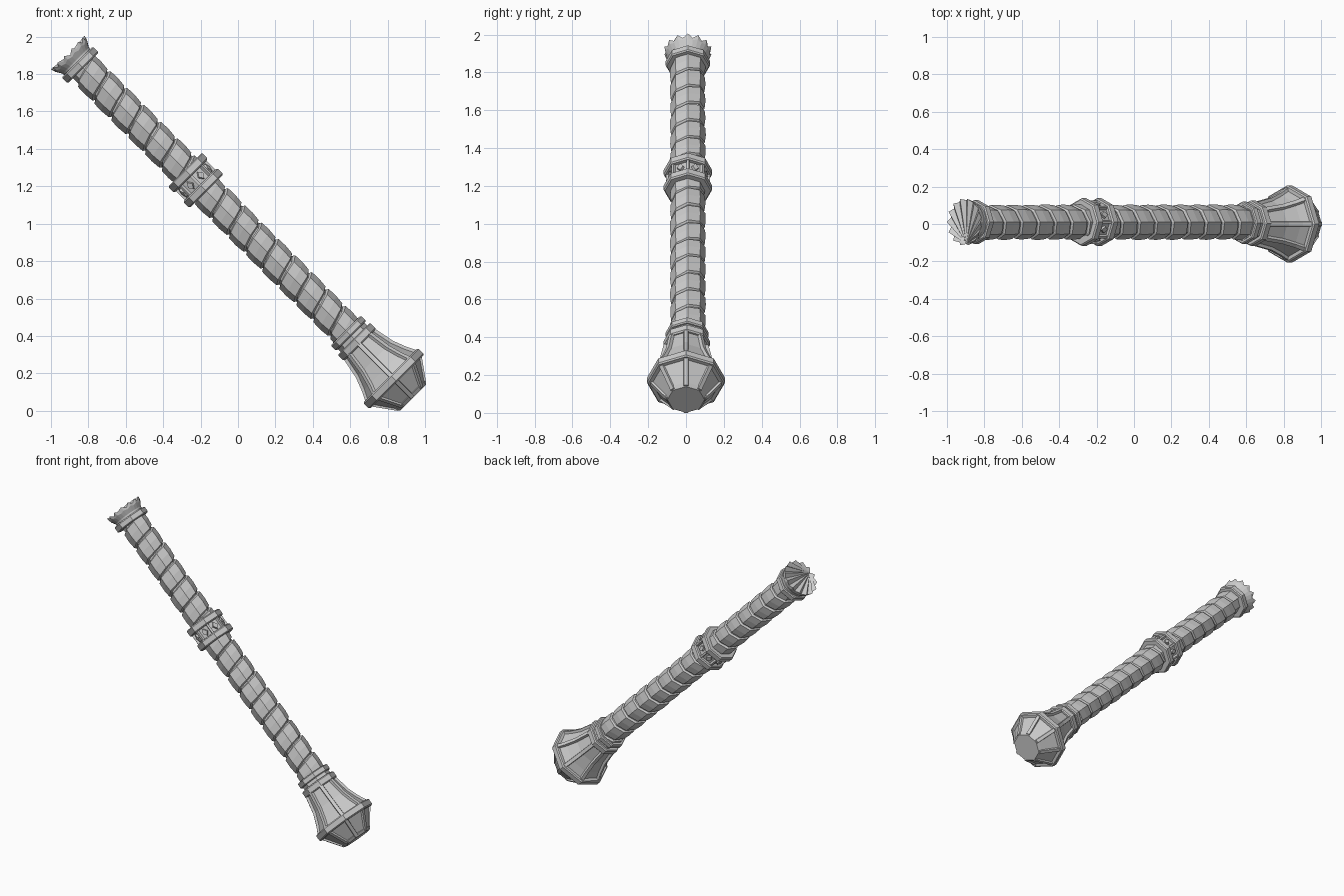
import bpy, bmesh, random
from math import sin, cos, pi, sqrt
from mathutils import Vector

if "Cube" in bpy.data.objects:
    bpy.data.objects.remove(bpy.data.objects["Cube"])

random.seed(4)
S = 1 / sqrt(2)
BASE = Vector((0.935, 0, 0.07))      # centre of the head's end face
D = Vector((-S, 0, S))               # axis direction, head to crown
U = Vector((S, 0, S))
Y = Vector((0, 1, 0))


def pt(t, r, a, y=0.0):
    """Point at distance t along the axis, radius r, angle a."""
    return BASE + D * t + (U * cos(a) + Y * sin(a)) * r + Y * y


def finish(bm, name):
    bmesh.ops.recalc_face_normals(bm, faces=bm.faces)
    me = bpy.data.meshes.new(name)
    bm.to_mesh(me)
    bm.free()
    ob = bpy.data.objects.new(name, me)
    bpy.context.collection.objects.link(ob)
    return ob


def skin(bm, rows, closed=True):
    for r0, r1 in zip(rows, rows[1:]):
        n = len(r0)
        for i in range(n if closed else n - 1):
            j = (i + 1) % n
            bm.faces.new((r0[i], r0[j], r1[j], r1[i]))


def lathe(name, profile, n=8, y=0.0, caps=True):
    bm = bmesh.new()
    rows = [[bm.verts.new(pt(t, r, 2 * pi * i / n, y)) for i in range(n)] for t, r in profile]
    skin(bm, rows)
    if caps:
        bm.faces.new(rows[0])
        bm.faces.new(rows[-1])
    return finish(bm, name)


def ring(name, t, half, r, inner, n=8, y=0.0):
    """Bevelled band around the axis."""
    b = 0.3 * half
    prof = [(t - half, inner), (t - half, r - b), (t - half + b, r),
            (t + half - b, r), (t + half, r - b), (t + half, inner)]
    return lathe(name, prof, n, y)


def bar(bm, path, a, w, depth, y=0.0):
    """Square rib following (t, r) points at angle a."""
    side = -U * sin(a) + Y * cos(a)
    rows = []
    for t, r in path:
        lo, hi = pt(t, r - depth, a, y), pt(t, r, a, y)
        rows.append([bm.verts.new(p) for p in
                     (lo - side * w, hi - side * w * 0.75, hi + side * w * 0.75, lo + side * w)])
    skin(bm, rows)
    bm.faces.new(rows[0])
    bm.faces.new(rows[-1])


# Head: octagonal core, ribs on the corners, widest band and end rim
head = [(0.0, 0.095), (0.125, 0.182), (0.165, 0.182), (0.215, 0.157), (0.29, 0.128), (0.41, 0.104)]
lathe("head_core", head)
bm = bmesh.new()
for i in range(8):
    bar(bm, [(t, r + 0.012) for t, r in head[2:]], i * pi / 4, 0.015, 0.03)
    bar(bm, [(0.004, 0.105), (0.13, 0.195)], i * pi / 4, 0.015, 0.03)
finish(bm, "head_ribs")
ring("head_band", 0.145, 0.024, 0.207, 0.15)
lathe("head_end_rim", [(0.0, 0.098), (0.018, 0.113), (0.03, 0.1)])

# Neck rings
ring("neck_ring_lower", 0.422, 0.024, 0.122, 0.07, y=0.004)
lathe("neck_sleeve", [(0.40, 0.104), (0.51, 0.096)], y=0.006)
ring("neck_ring_upper", 0.487, 0.02, 0.114, 0.07, y=0.006)

# Shaft core with spiral wrapping
SY, N, PITCH = 0.01, 8, 0.127
lathe("shaft_core", [(0.35, 0.078), (2.55, 0.078)], N, SY)
bm = bmesh.new()
strip = [(0.0, 0.078), (0.008, 0.089), (0.06, 0.094), (0.113, 0.092), (0.12, 0.078)]
rows = []
for k in range(int(16.4 * N)):
    jit = random.uniform(-0.003, 0.003)
    rows.append([bm.verts.new(pt(0.36 + PITCH * k / N + o + jit, r + jit * 0.5, 2 * pi * k / N, SY))
                 for o, r in strip])
skin(bm, rows, closed=False)
finish(bm, "shaft_wrapping")

# Middle collar: two rings, sleeve, diamonds and bars
ring("collar_ring_lower", 1.585, 0.024, 0.128, 0.07, y=SY)
ring("collar_ring_upper", 1.7, 0.024, 0.128, 0.07, y=SY)
lathe("collar_sleeve", [(1.57, 0.103), (1.715, 0.103)], 8, SY)
bm = bmesh.new()
for i in range(8):
    a = i * pi / 4
    bar(bm, [(1.6, 0.116), (1.685, 0.116)], a, 0.009, 0.03, SY)
    a += pi / 8
    side = -U * sin(a) + Y * cos(a)
    lows, highs = [], []
    for dt, ds in ((0.03, 0), (0, 0.022), (-0.03, 0), (0, -0.022)):
        lows.append(bm.verts.new(pt(1.6425 + dt, 0.085, a, SY) + side * ds))
        highs.append(bm.verts.new(pt(1.6425 + dt * 0.8, 0.108, a, SY) + side * ds * 0.8))
    skin(bm, [lows, highs])
    bm.faces.new(highs)
    bm.faces.new(lows)
finish(bm, "collar_ornaments")

# Crown: ring below a flared jagged rim, closed by a pleated cap
ring("crown_ring", 2.515, 0.022, 0.118, 0.07, y=SY)
bm = bmesh.new()
M = 28
rows = []
for t, r, jag in ((2.5, 0.094, 0), (2.55, 0.1, 0), (2.58, 0.118, 0.004), (2.6, 0.122, 0.01)):
    row = []
    for i in range(M):
        s = 1 if i % 2 else -1
        row.append(bm.verts.new(pt(t + s * jag, r + s * jag * 0.5, 2 * pi * i / M - pi / 2, SY)))
    rows.append(row)
skin(bm, rows)
rim = rows[-1]
for i in range(1, M - 1):
    bm.faces.new((rim[0], rim[i], rim[i + 1]))
finish(bm, "crown")
